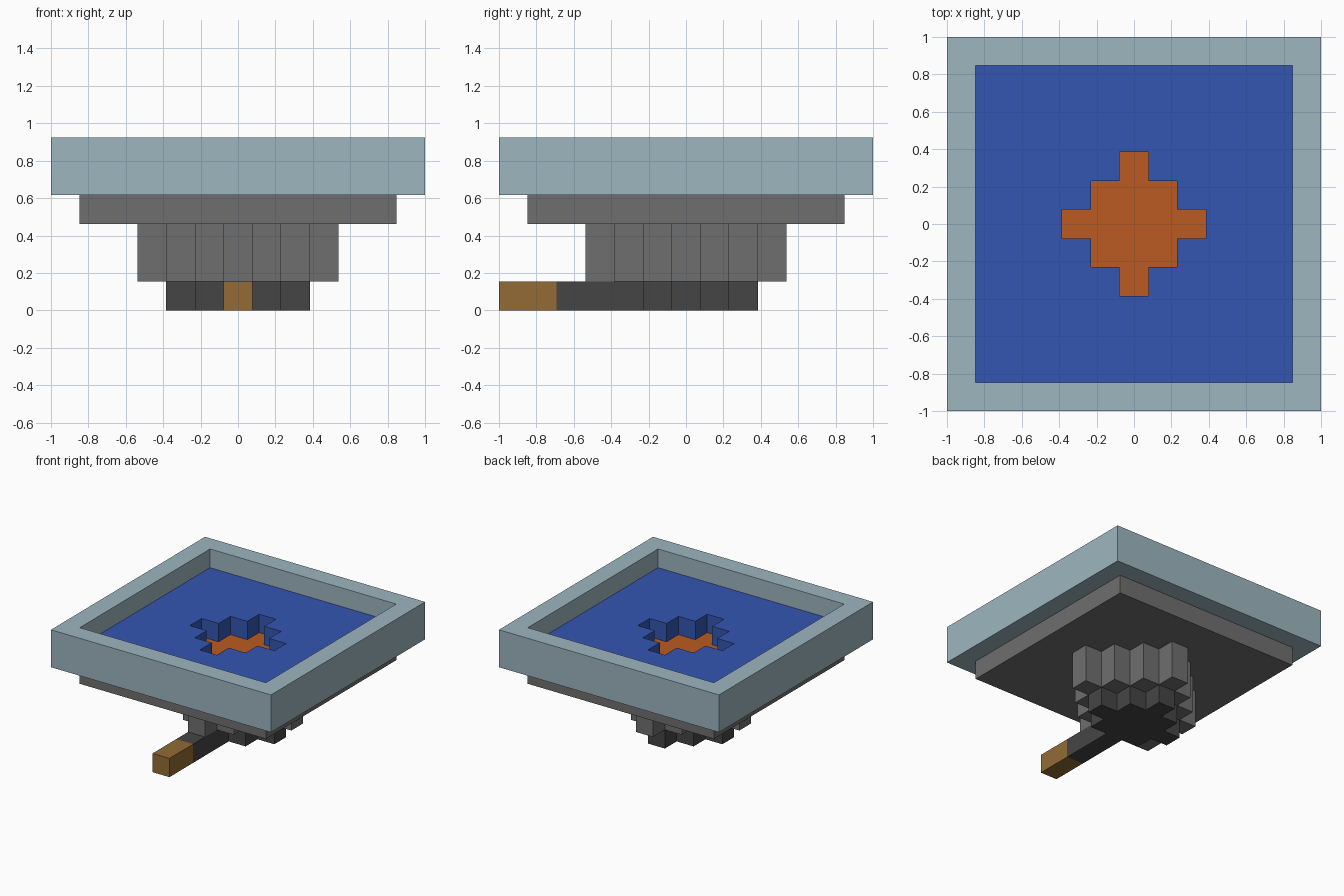
import bpy, bmesh

default_cube = bpy.data.objects.get("Cube")
if default_cube:
    bpy.data.objects.remove(default_cube)

U = 2 / 13  # side of one block


def material(name, rgb):
    lin = [((c / 255 + 0.055) / 1.055) ** 2.4 for c in rgb] + [1]
    mat = bpy.data.materials.new(name)
    mat.use_nodes = True
    mat.diffuse_color = lin
    mat.node_tree.nodes["Principled BSDF"].inputs["Base Color"].default_value = lin
    return mat


def layer(name, mat, z0, z1, keep):
    """Extrude every block cell (x, y) accepted by keep from z0 to z1."""
    bm = bmesh.new()
    bmesh.ops.create_grid(bm, x_segments=13, y_segments=13, size=1)
    drop = []
    for f in bm.faces:
        c = f.calc_center_median() / U
        if not keep(round(c.x), round(c.y)):
            drop.append(f)
    bmesh.ops.delete(bm, geom=drop, context='FACES')
    bmesh.ops.translate(bm, verts=bm.verts, vec=(0, 0, z0 * U))
    top = bmesh.ops.extrude_face_region(bm, geom=bm.faces[:])["geom"]
    top_verts = [v for v in top if isinstance(v, bmesh.types.BMVert)]
    bmesh.ops.translate(bm, verts=top_verts, vec=(0, 0, (z1 - z0) * U))
    bmesh.ops.recalc_face_normals(bm, faces=bm.faces)
    # Merge the flat cells into large faces
    bmesh.ops.dissolve_limit(bm, angle_limit=0.02, verts=bm.verts, edges=bm.edges)
    mesh = bpy.data.meshes.new(name)
    bm.to_mesh(mesh)
    bm.free()
    mesh.materials.append(mat)
    obj = bpy.data.objects.new(name, mesh)
    bpy.context.collection.objects.link(obj)
    return obj


def diamond(r):
    return lambda x, y: abs(x) + abs(y) <= r


def square(r):
    return lambda x, y: max(abs(x), abs(y)) <= r


rim_blue = material("pale blue grey", (158, 182, 191))
grey = material("mid grey", (111, 111, 111))
dark = material("dark grey", (69, 69, 69))
brown = material("wood brown", (146, 107, 53))
blue = material("deep blue", (51, 86, 178))
orange = material("burnt orange", (188, 91, 34))

# Stepped foot with its handle
layer("foot", dark, 0, 1,
      lambda x, y: diamond(2)(x, y) or (x == 0 and -4 <= y < 0))
layer("handle_grip", brown, 0, 1, lambda x, y: x == 0 and y < -4)

# Stepped column and the plate it carries
layer("column", grey, 1, 3, diamond(3))
layer("plate", grey, 3, 4, square(5))

# Tray: rim, blue floor with a stepped hole, orange bottom of the hole
layer("rim", rim_blue, 4, 6, lambda x, y: not square(5)(x, y))
layer("tray_floor", blue, 4, 5,
      lambda x, y: square(5)(x, y) and not diamond(2)(x, y))
layer("hole_bottom", orange, 3.9, 4.02, diamond(2))
